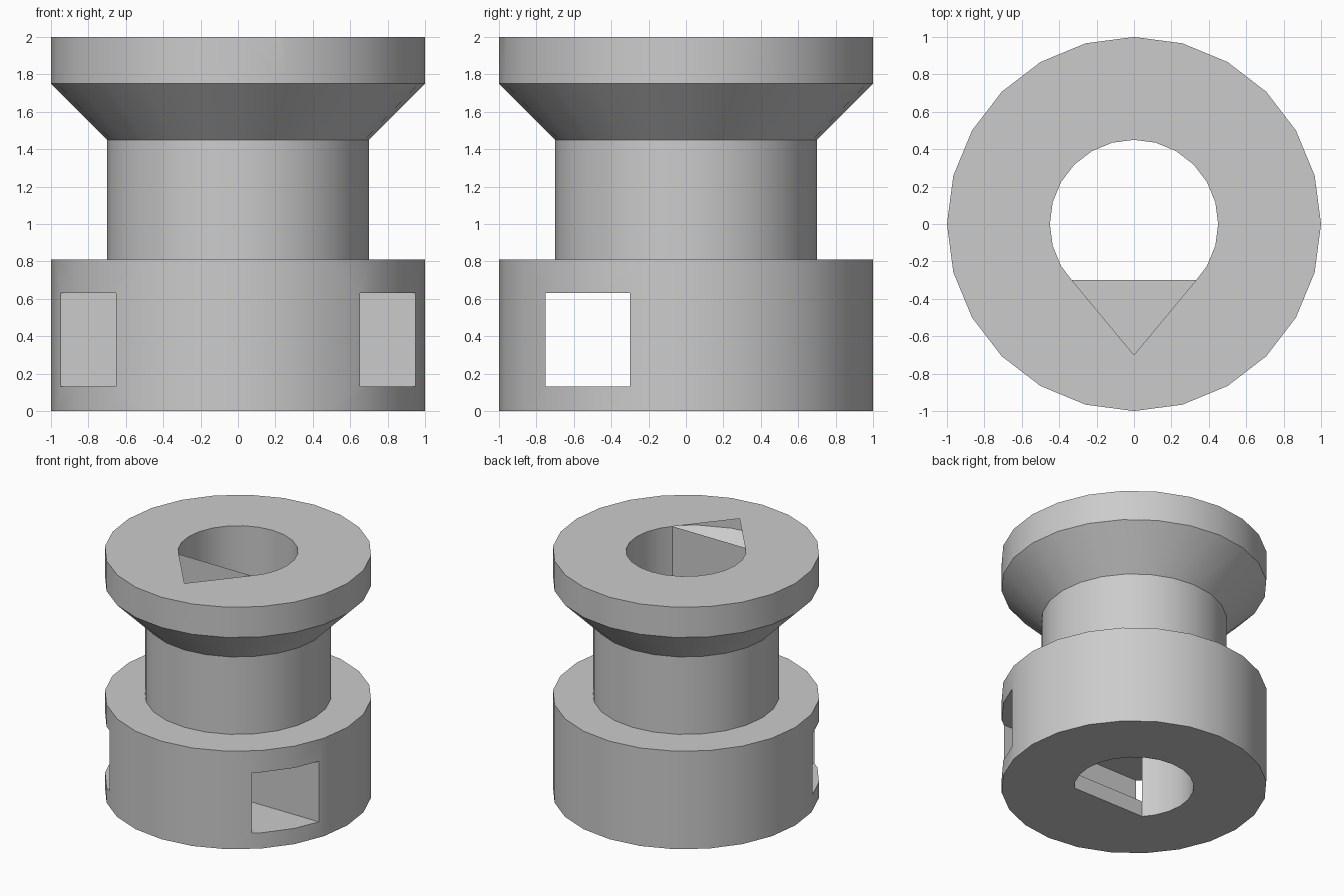
import bpy, bmesh, math
from mathutils import Vector

SIDES = 24
FLAT_Y = -0.3          # flat side of the D-shaped bore
TIP_Y = -0.7           # tip of the triangular opening in the top
BORE_R = 0.45

cube = bpy.data.objects.get("Cube")
if cube:
    bpy.data.objects.remove(cube, do_unlink=True)


def circle(radius):
    step = 2 * math.pi / SIDES
    return [(radius * math.cos(i * step), radius * math.sin(i * step)) for i in range(SIDES)]


def stack(name, layers):
    """Join outlines of equal length, given as (outline, z), into a closed solid."""
    bm = bmesh.new()
    rings = [[bm.verts.new((x, y, z)) for x, y in outline] for outline, z in layers]
    for low, high in zip(rings, rings[1:]):
        n = len(low)
        for i in range(n):
            j = (i + 1) % n
            bm.faces.new((low[i], low[j], high[j], high[i]))
    bm.faces.new(rings[0][::-1])
    bm.faces.new(rings[-1])
    bmesh.ops.recalc_face_normals(bm, faces=bm.faces)
    mesh = bpy.data.meshes.new(name)
    bm.to_mesh(mesh)
    bm.free()
    obj = bpy.data.objects.new(name, mesh)
    bpy.context.collection.objects.link(obj)
    return obj


def cut(target, cutter):
    cutter.hide_render = True
    mod = target.modifiers.new("cut", "BOOLEAN")
    mod.operation = "DIFFERENCE"
    mod.solver = "EXACT"
    mod.object = cutter
    bpy.context.view_layer.objects.active = target
    bpy.ops.object.modifier_apply(modifier=mod.name)
    bpy.data.objects.remove(cutter, do_unlink=True)


# Spool body: wide base, narrow neck, flared rim
profile = [(1, 0), (1, 0.81), (0.7, 0.81), (0.7, 1.45), (1, 1.75), (1, 2)]
spool = stack("spool", [(circle(r), z) for r, z in profile])

# D-shaped bore: the bore circle clipped along its flat side
ring = circle(BORE_R)
bore = []
for a, b in zip(ring, ring[1:] + ring[:1]):
    if a[1] >= FLAT_Y:
        bore.append(a)
    if (a[1] - FLAT_Y) * (b[1] - FLAT_Y) < 0:
        t = (FLAT_Y - a[1]) / (b[1] - a[1])
        bore.append((a[0] + t * (b[0] - a[0]), FLAT_Y))
half = max(x for x, y in bore if abs(y - FLAT_Y) < 1e-6)
cut(spool, stack("bore_cutter", [(bore, -0.5), (bore, 2.5)]))

# Cross slot through the base, opening into the bore
h = half - 0.001
right_side = [(1.2, -0.75), (1.2, FLAT_Y), (h, FLAT_Y), (0.2, -0.2)]
slot = right_side + [(-x, y) for x, y in reversed(right_side)]
cut(spool, stack("slot_cutter", [(slot, 0.13), (slot, 0.63)]))

# Triangular opening in the top face, showing the hollow inside
bm = bmesh.new()
bm.from_mesh(spool.data)


def top_faces():
    return [f for f in bm.faces if all(v.co.z > 1.999 for v in f.verts)]


bmesh.ops.triangulate(bm, faces=top_faces())
rise = FLAT_Y - TIP_Y
for side in (-1, 1):
    faces = top_faces()
    edges = {e for f in faces for e in f.edges}
    verts = {v for f in faces for v in f.verts}
    bmesh.ops.bisect_plane(bm, geom=faces + list(edges) + list(verts), dist=1e-4,
                           plane_co=Vector((0, TIP_Y, 2)),
                           plane_no=Vector((side * rise, -half, 0)))
opening = []
for f in top_faces():
    c = f.calc_center_median()
    if c.y < FLAT_Y and abs(c.x) * rise < (c.y - TIP_Y) * half:
        opening.append(f)
bmesh.ops.delete(bm, geom=opening, context="FACES")
bm.to_mesh(spool.data)
bm.free()

# Plain grey finish
grey = bpy.data.materials.new("plain_grey")
grey.use_nodes = True
colour = (0.6, 0.6, 0.6, 1)
grey.diffuse_color = colour
grey.node_tree.nodes["Principled BSDF"].inputs["Base Color"].default_value = colour
spool.data.materials.clear()
spool.data.materials.append(grey)

bpy.ops.object.select_all(action="DESELECT")
spool.select_set(True)
bpy.context.view_layer.objects.active = spool
bpy.ops.object.shade_smooth_by_angle(angle=math.radians(30))
